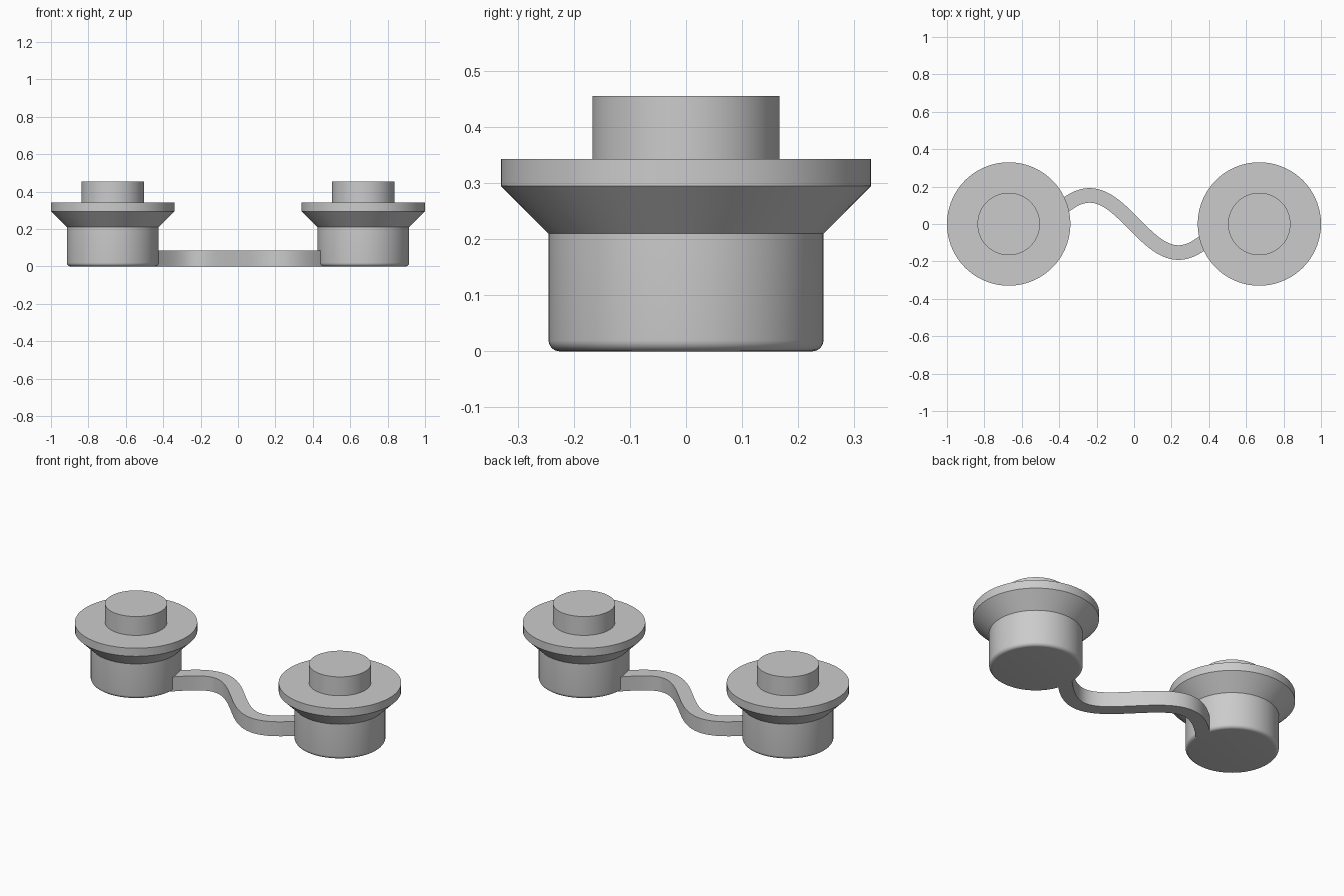
import bpy
import bmesh
from math import sin, cos, pi
from mathutils import Vector

cube = bpy.data.objects.get("Cube")
if cube:
    bpy.data.objects.remove(cube, do_unlink=True)

grey = bpy.data.materials.new("plain grey")
grey.use_nodes = True
grey.diffuse_color = (0.6, 0.6, 0.6, 1)
grey.node_tree.nodes["Principled BSDF"].inputs["Base Color"].default_value = (0.6, 0.6, 0.6, 1)


def finish(bm, name, location=(0, 0, 0)):
    bmesh.ops.recalc_face_normals(bm, faces=bm.faces)
    mesh = bpy.data.meshes.new(name)
    bm.to_mesh(mesh)
    bm.free()
    mesh.materials.append(grey)
    obj = bpy.data.objects.new(name, mesh)
    obj.location = location
    bpy.context.collection.objects.link(obj)
    bpy.ops.object.select_all(action="DESELECT")
    obj.select_set(True)
    bpy.context.view_layer.objects.active = obj
    bpy.ops.object.shade_smooth_by_angle(angle=pi / 6)
    return obj


def lathe(name, profile, location, segments=72):
    """Turn a (radius, height) profile around z, with flat end caps."""
    bm = bmesh.new()
    rings = [[bm.verts.new((r * cos(2 * pi * i / segments), r * sin(2 * pi * i / segments), z))
              for i in range(segments)] for r, z in profile]
    for low, high in zip(rings, rings[1:]):
        for i in range(segments):
            j = (i + 1) % segments
            bm.faces.new((low[i], low[j], high[j], high[i]))
    bm.faces.new(rings[0])
    bm.faces.new(rings[-1])
    return finish(bm, name, location)


# Plug: rounded bottom, straight body, flared flange and top stud
body, flange, stud, fillet = 0.245, 0.33, 0.167, 0.02
profile = [(body - fillet + fillet * sin(a), fillet - fillet * cos(a))
           for a in (k * pi / 12 for k in range(7))]
profile += [(body, 0.21), (flange, 0.295), (flange, 0.343), (stud, 0.343), (stud, 0.455)]
for side, x in (("left", 0.67), ("right", -0.67)):
    lathe(side + "_plug", profile, (x, 0, 0))

# Wavy strap joining the plugs: offset a sine path sideways, then extrude up
reach, wave, swing, half_width, height, steps = 0.48, 0.95, 0.153, 0.039, 0.086, 48
bm = bmesh.new()
pairs = []
for i in range(steps + 1):
    x = -reach + 2 * reach * i / steps
    k = 2 * pi / wave
    centre = Vector((x, -swing * sin(k * x), 0))
    normal = Vector((swing * k * cos(k * x), 1, 0)).normalized() * half_width
    pairs.append((bm.verts.new(centre - normal), bm.verts.new(centre + normal)))
for (a, b), (c, d) in zip(pairs, pairs[1:]):
    bm.faces.new((a, c, d, b))
top = bmesh.ops.extrude_face_region(bm, geom=bm.faces[:])["geom"]
bmesh.ops.translate(bm, vec=(0, 0, height),
                    verts=[g for g in top if isinstance(g, bmesh.types.BMVert)])
finish(bm, "connecting_strap")
